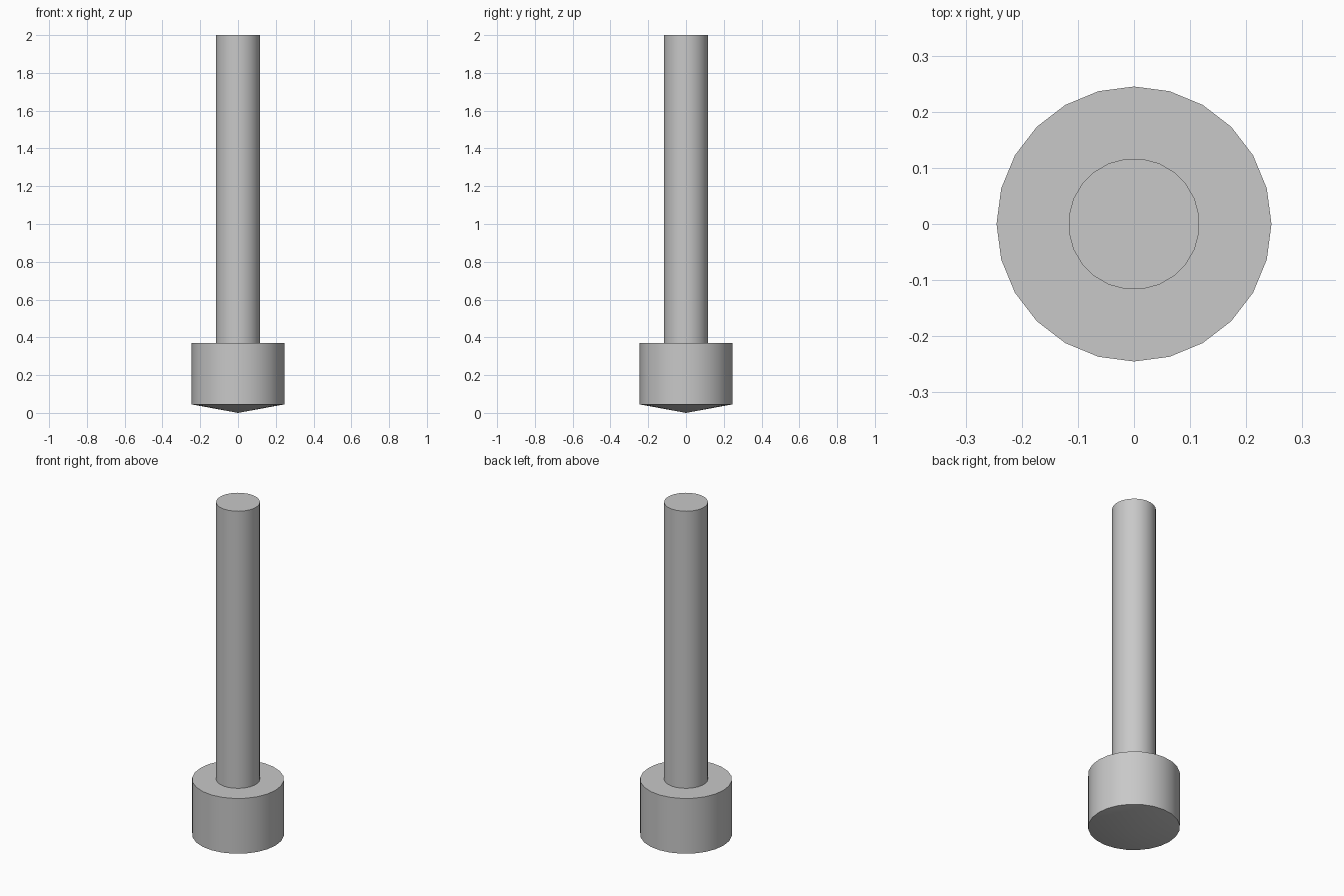
import bpy
import bmesh
from math import cos, sin, radians, tau

SIDES = 24

default = bpy.data.objects.get("Cube")
if default:
    bpy.data.objects.remove(default, do_unlink=True)

# One plain grey for the whole model
GREY = (0.58, 0.58, 0.58, 1)
grey = bpy.data.materials.new("light_grey")
grey.use_nodes = True
grey.diffuse_color = GREY
grey.node_tree.nodes["Principled BSDF"].inputs["Base Color"].default_value = GREY


def lathe(name, profile, turn=0):
    """Revolve (radius, z) points around z; radius 0 makes a tip, the top is capped."""
    bm = bmesh.new()
    rings = []
    for r, z in profile:
        count = SIDES if r else 1
        angles = [turn + tau * i / SIDES for i in range(count)]
        rings.append([bm.verts.new((r * cos(a), r * sin(a), z)) for a in angles])
    for low, high in zip(rings, rings[1:]):
        for i in range(SIDES):
            j = (i + 1) % SIDES
            if len(low) == 1:
                bm.faces.new((low[0], high[j], high[i]))
            else:
                bm.faces.new((low[i], low[j], high[j], high[i]))
    bm.faces.new(rings[-1])
    bmesh.ops.recalc_face_normals(bm, faces=bm.faces)
    mesh = bpy.data.meshes.new(name)
    bm.to_mesh(mesh)
    bm.free()
    mesh.materials.append(grey)
    obj = bpy.data.objects.new(name, mesh)
    bpy.context.collection.objects.link(obj)
    bpy.ops.object.select_all(action='DESELECT')
    obj.select_set(True)
    bpy.context.view_layer.objects.active = obj
    bpy.ops.object.shade_smooth_by_angle(angle=radians(30))
    return obj


# Wide head with a shallow conical underside
lathe("head", [(0, 0), (0.245, 0.045), (0.245, 0.37)])

# Long round shaft, seated slightly into the head
lathe("shaft", [(0.117, 0.36), (0.117, 2)], turn=tau / SIDES / 2)
